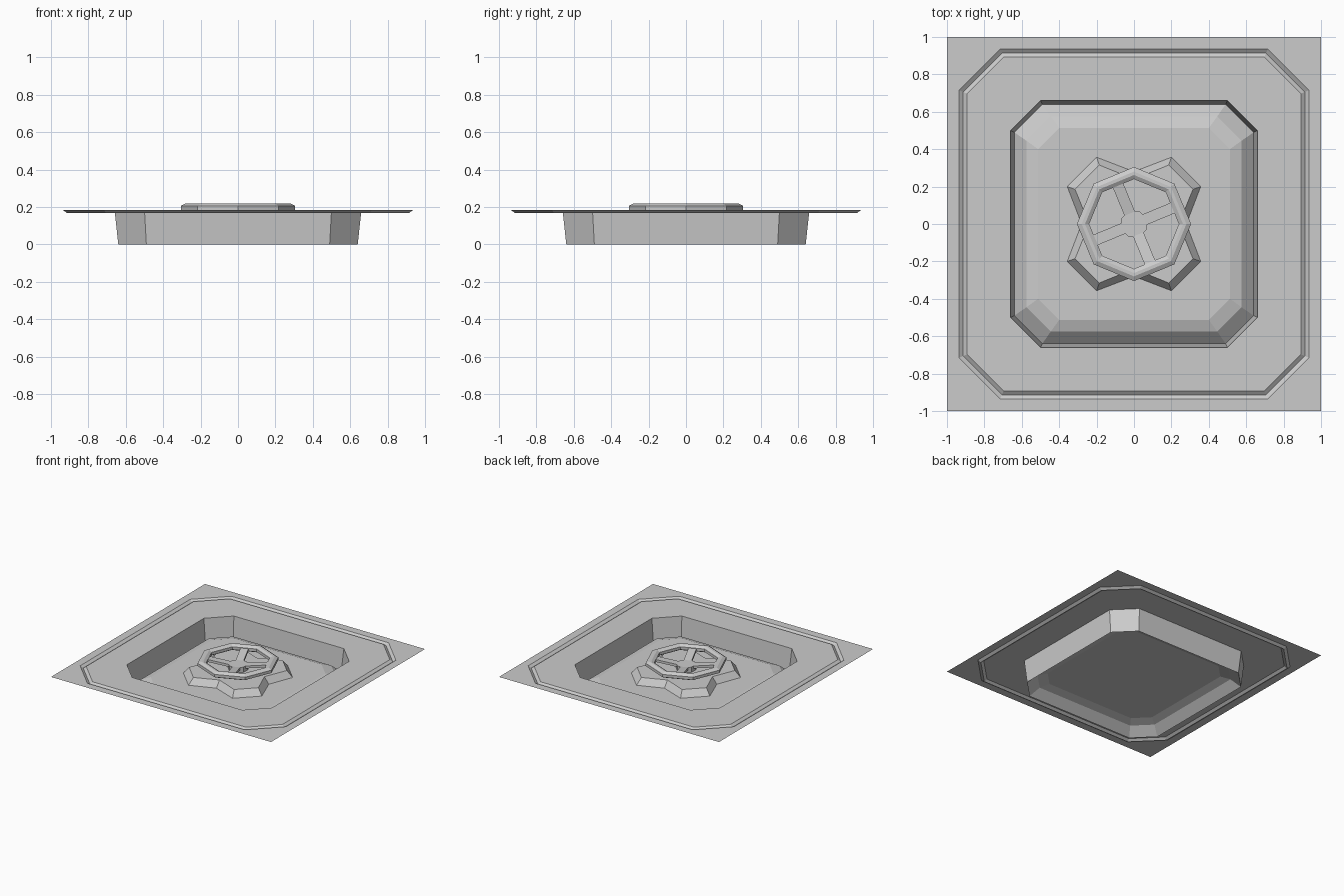
import bpy, bmesh, math

if "Cube" in bpy.data.objects:
    bpy.data.objects.remove(bpy.data.objects["Cube"])


def octagon(half, flat, z):
    """Square of half-size `half` with corners cut; `flat` is half of each straight edge."""
    pts = [(flat, -half), (half, -flat), (half, flat), (flat, half),
           (-flat, half), (-half, flat), (-half, -flat), (-flat, -half)]
    return [(x, y, z) for x, y in pts]


def ring(radius, z, n=8):
    return [(radius * math.cos(2 * math.pi * i / n), radius * math.sin(2 * math.pi * i / n), z)
            for i in range(n)]


def loft(name, loops, cap_start=False, cap_end=False, closed=False, flip=False):
    """Skin matching loops of points into one mesh object."""
    bm = bmesh.new()
    vs = [[bm.verts.new(p) for p in loop] for loop in loops]
    n = len(vs[0])
    pairs = list(zip(vs, vs[1:])) + ([(vs[-1], vs[0])] if closed else [])
    for a, b in pairs:
        for i in range(n):
            j = (i + 1) % n
            bm.faces.new((a[i], a[j], b[j], b[i]))
    if cap_start:
        bm.faces.new(vs[0][::-1])
    if cap_end:
        bm.faces.new(vs[-1])
    bmesh.ops.remove_doubles(bm, verts=bm.verts, dist=1e-5)
    if flip:
        bmesh.ops.reverse_faces(bm, faces=bm.faces)
    me = bpy.data.meshes.new(name)
    bm.to_mesh(me)
    bm.free()
    ob = bpy.data.objects.new(name, me)
    bpy.context.collection.objects.link(ob)
    return ob


# floor plate: square rim, V groove, recessed basin and raised stepped floor
TOP = 0.183
loft("floor_plate", [
    octagon(1.0, 1.0, TOP),
    octagon(0.935, 0.715, TOP),
    octagon(0.913, 0.706, 0.167),
    octagon(0.892, 0.697, TOP),
    octagon(0.66, 0.50, TOP),
    octagon(0.64, 0.49, 0.0),
    octagon(0.575, 0.445, 0.062),
    octagon(0.513, 0.40, 0.083),
], cap_end=True)


# four-armed star base with sloped sides
def star(tip_far, tip_near, notch, z):
    pts = []
    for k in range(4):
        c, s = math.cos(k * math.pi / 2), math.sin(k * math.pi / 2)
        for x, y in ((notch, 0), (tip_far, tip_near), (tip_near, tip_far)):
            pts.append((x * c - y * s, x * s + y * c, z))
    return pts


loft("star_base", [star(0.357, 0.20, 0.28, 0.083), star(0.315, 0.185, 0.24, 0.135)],
     cap_end=True)

# wheel rim: octagonal ring with chamfered top and bottom
profile = [(0.28, 0.17), (0.305, 0.183), (0.305, 0.206), (0.28, 0.219),
           (0.262, 0.219), (0.24, 0.206), (0.24, 0.183), (0.262, 0.17)]
loft("wheel_rim", [ring(r, z) for r, z in profile], closed=True)

# wheel spokes: aimed at the middle of every second rim side, dipping to the hub
for k in range(4):
    a = math.radians(22.5 + 90 * k)
    c, s = math.cos(a), math.sin(a)

    def section(r, z, w=0.03, h=0.02):
        return [(r * c - t * s, r * s + t * c, z + u)
                for t, u in ((-w, -h), (w, -h), (w, 0), (-w, 0))]

    loft(f"wheel_spoke_{k + 1}", [section(0.24, 0.205), section(0.06, 0.178)],
         cap_start=True, cap_end=True, flip=True)

# hub shaft joining the wheel to the base
hub = loft("wheel_hub", [ring(0.075, 0.13), ring(0.075, 0.178)], cap_end=True)
hub.rotation_euler.z = math.radians(22.5)
